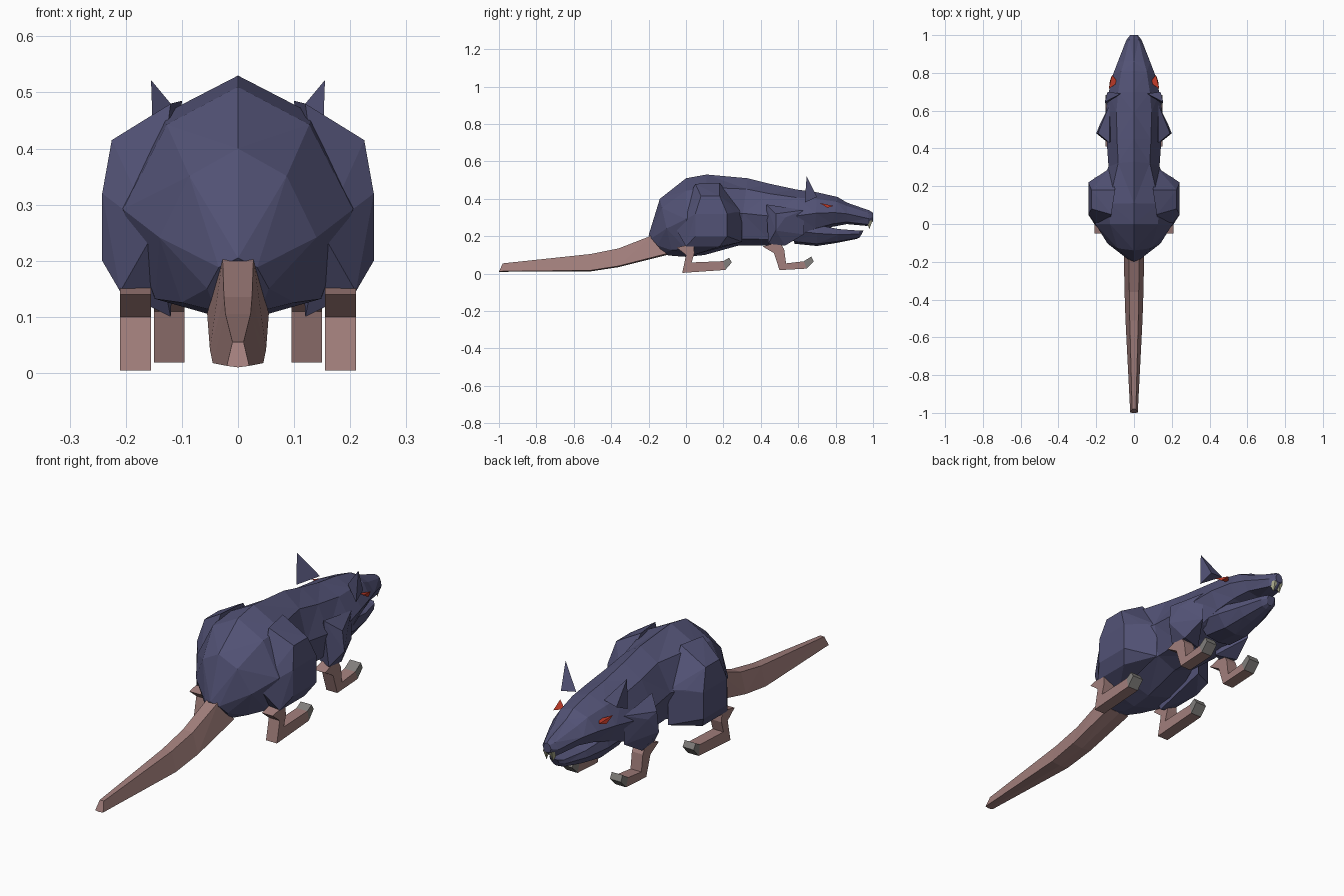
import bpy, bmesh


def material(name, rgb):
    m = bpy.data.materials.new(name)
    m.diffuse_color = (*rgb, 1)
    return m


FUR = material("fur", (0.085, 0.085, 0.18))
SKIN = material("skin", (0.36, 0.21, 0.2))
CLAW = material("claw", (0.22, 0.21, 0.2))
TOOTH = material("tooth", (0.4, 0.4, 0.26))
RED = material("eye_red", (0.5, 0.04, 0.02))


def finish(bm, name, mat, mirror=False):
    bmesh.ops.recalc_face_normals(bm, faces=bm.faces)
    me = bpy.data.meshes.new(name)
    bm.to_mesh(me)
    bm.free()
    me.materials.append(mat)
    ob = bpy.data.objects.new(name, me)
    bpy.context.collection.objects.link(ob)
    if mirror:
        mod = ob.modifiers.new("mirror", 'MIRROR')
        mod.use_mirror_merge = False
    return ob


def loft(name, stations, section, mat):
    """Skin rings; station = (y top, y bottom, half width, z bottom, z top)."""
    bm = bmesh.new()
    ring = section + [(-x, t) for x, t in reversed(section) if x > 0]
    rings = [[bm.verts.new((x * w, yb + (yt - yb) * t, zb + (zt - zb) * t))
              for x, t in ring] for yt, yb, w, zb, zt in stations]
    n = len(ring)
    for a, b in zip(rings, rings[1:]):
        for i in range(n):
            j = (i + 1) % n
            bm.faces.new((a[i], a[j], b[j], b[i]))
    bm.faces.new(rings[0])
    bm.faces.new(rings[-1])
    bmesh.ops.triangulate(bm, faces=bm.faces)
    return finish(bm, name, mat)


def hull(name, points, mat):
    bm = bmesh.new()
    for p in points:
        bm.verts.new(p)
    res = bmesh.ops.convex_hull(bm, input=bm.verts)
    junk = {g for g in res["geom_interior"] + res["geom_unused"]
            if isinstance(g, bmesh.types.BMVert)}
    bmesh.ops.delete(bm, geom=list(junk), context='VERTS')
    return finish(bm, name, mat, True)


def plate(name, profile, x0, x1, mat):
    """Extrude a (y, z) side profile across x and mirror it."""
    bm = bmesh.new()
    f = bm.faces.new([bm.verts.new((x0, y, z)) for y, z in profile])
    res = bmesh.ops.extrude_face_region(bm, geom=[f], use_keep_orig=True)
    for v in res["geom"]:
        if isinstance(v, bmesh.types.BMVert):
            v.co.x = x1
    return finish(bm, name, mat, True)


ROUND = [(0, 1), (0.62, 0.84), (1, 0.48), (0.72, 0.1), (0, 0)]

# Body, neck and snout
loft("body", [
    (-0.20, -0.11, 0.055, 0.10, 0.205),
    (-0.14, -0.07, 0.14, 0.095, 0.40),
    (0.00, 0.00, 0.205, 0.09, 0.51),
    (0.11, 0.10, 0.215, 0.10, 0.53),
    (0.33, 0.28, 0.135, 0.15, 0.51),
    (0.45, 0.44, 0.145, 0.15, 0.48),
    (0.59, 0.60, 0.15, 0.18, 0.45),
    (0.70, 0.69, 0.135, 0.22, 0.435),
    (0.81, 0.78, 0.11, 0.25, 0.41),
    (0.86, 0.86, 0.085, 0.265, 0.38),
    (0.98, 0.97, 0.04, 0.255, 0.338),
    (1.00, 1.00, 0.02, 0.28, 0.325)], ROUND, FUR)

# Lower jaw
loft("jaw", [
    (0.56, 0.58, 0.11, 0.16, 0.28),
    (0.70, 0.70, 0.10, 0.148, 0.26),
    (0.82, 0.81, 0.075, 0.165, 0.238),
    (0.93, 0.91, 0.04, 0.185, 0.23),
    (0.95, 0.93, 0.02, 0.195, 0.232)],
    [(0, 1), (0.9, 1), (1, 0.6), (0.6, 0.1), (0, 0)], FUR)

# Tail
loft("tail", [
    (-0.18, -0.10, 0.055, 0.10, 0.205),
    (-0.36, -0.36, 0.05, 0.035, 0.135),
    (-0.51, -0.51, 0.045, 0.012, 0.105),
    (-0.98, -1.00, 0.02, 0.01, 0.055)],
    [(0.5, 1), (1, 0.06), (0, 0)], SKIN)

# Haunches and shoulders
hull("haunch", [
    (0.242, 0.05, 0.20), (0.242, 0.22, 0.20), (0.242, 0.05, 0.32),
    (0.242, 0.22, 0.32), (0.225, 0.08, 0.415), (0.225, 0.18, 0.415),
    (0.18, 0.26, 0.33), (0.12, 0.30, 0.33), (0.12, 0.30, 0.17),
    (0.12, 0.04, 0.10), (0.21, 0.0, 0.145), (0.21, 0.18, 0.145),
    (0.10, 0.18, 0.485), (0.12, 0.05, 0.48), (0.15, -0.06, 0.25)], FUR)
hull("shoulder", [
    (0.20, 0.48, 0.23), (0.18, 0.53, 0.30), (0.19, 0.48, 0.32),
    (0.13, 0.43, 0.37), (0.13, 0.63, 0.34), (0.13, 0.63, 0.21),
    (0.15, 0.44, 0.16), (0.15, 0.53, 0.15), (0.05, 0.50, 0.15)], FUR)

# Ears, eyes and teeth
hull("ear", [(0.155, 0.645, 0.522), (0.15, 0.635, 0.38),
             (0.14, 0.70, 0.41), (0.07, 0.69, 0.42)], FUR)
hull("eye", [(0.133, 0.715, 0.378), (0.116, 0.79, 0.362),
             (0.128, 0.755, 0.352), (0.085, 0.75, 0.36)], RED)
hull("tooth", [(0.036, 0.965, 0.285), (0.022, 0.998, 0.285),
               (0.006, 0.998, 0.285), (0.006, 0.965, 0.285),
               (0.016, 0.98, 0.238)], TOOTH)

# Legs with long feet and upturned claws
plate("hind_leg", [(-0.05, 0.14), (0.04, 0.16), (0.045, 0.11), (0.03, 0.06),
                   (0.20, 0.067), (0.21, 0.02), (-0.02, 0.004), (0.0, 0.10)],
      0.155, 0.21, SKIN)
plate("hind_claw", [(0.20, 0.067), (0.23, 0.085), (0.245, 0.06), (0.21, 0.02)],
      0.155, 0.21, CLAW)
plate("front_leg", [(0.41, 0.145), (0.50, 0.17), (0.525, 0.13), (0.535, 0.055),
                    (0.63, 0.066), (0.645, 0.027), (0.50, 0.019), (0.47, 0.11)],
      0.095, 0.15, SKIN)
plate("front_claw", [(0.63, 0.066), (0.67, 0.092), (0.683, 0.065),
                     (0.645, 0.027)], 0.095, 0.15, CLAW)
